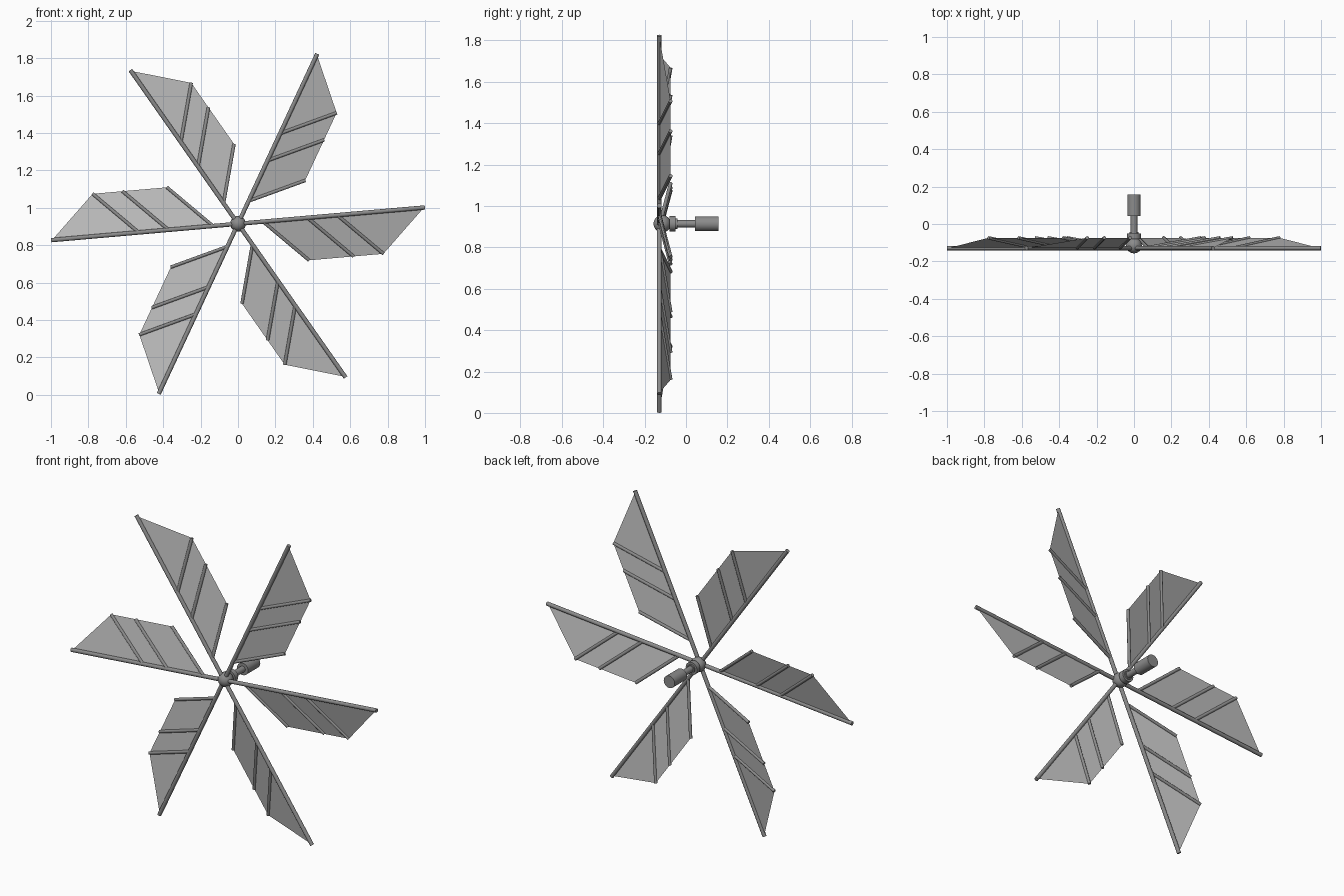
import bpy
import math
from mathutils import Vector, Matrix

cube = bpy.data.objects.get("Cube")
if cube:
    bpy.data.objects.remove(cube)

HUB_Z = 0.914      # rotor axis height
SPAR_Y = -0.129    # plane of the spars
EDGE_Y = -0.074    # plane of the trailing sail edge
CHORD = 0.2275     # sail width
REACH = 1.003      # spar length from the axis
RIBS = (0.134, 0.373, 0.533)


def material(name, value):
    m = bpy.data.materials.new(name)
    m.use_nodes = True
    colour = (value, value, value, 1)
    m.diffuse_color = colour
    m.node_tree.nodes["Principled BSDF"].inputs["Base Color"].default_value = colour
    return m


METAL = material("grey metal", 0.26)
CLOTH = material("pale sail", 0.5)


def smooth(obj, name):
    obj.name = name
    obj.data.materials.append(METAL)
    bpy.ops.object.shade_smooth_by_angle(angle=math.radians(40))


def rod(name, a, b, radius, sides=12):
    a, b = Vector(a), Vector(b)
    d = b - a
    bpy.ops.mesh.primitive_cylinder_add(
        vertices=sides, radius=radius, depth=d.length, location=(a + b) / 2,
        rotation=d.to_track_quat('Z', 'Y').to_euler())
    smooth(bpy.context.object, name)


# Blades: spar, slanted ribs and a tilted flat sail
for i in range(6):
    turn = (Matrix.Translation((0, 0, HUB_Z))
            @ Matrix.Rotation(-math.radians(5 + 60 * i), 4, 'Y'))

    def place(u, v):
        y = SPAR_Y + (EDGE_Y - SPAR_Y) * v / CHORD
        return turn @ Vector((u, y, -v))

    rod(f"spar_{i + 1}", place(0, 0), place(REACH, 0), 0.0115)
    for j, u in enumerate(RIBS):
        rod(f"rib_{i + 1}_{j + 1}", place(u, 0), place(u + CHORD, CHORD), 0.009)

    outline = [place(RIBS[0], 0)]
    outline += [place(u + CHORD, CHORD) for u in RIBS]
    outline.append(place(REACH - 0.005, 0))
    mesh = bpy.data.meshes.new(f"sail_{i + 1}")
    mesh.from_pydata(outline, [], [range(len(outline))])
    mesh.materials.append(CLOTH)
    bpy.context.collection.objects.link(bpy.data.objects.new(f"sail_{i + 1}", mesh))

# Hub ball
bpy.ops.mesh.primitive_uv_sphere_add(segments=24, ring_count=12, radius=0.042,
                                     location=(0, -0.115, HUB_Z),
                                     rotation=(math.pi / 2, 0, 0))
smooth(bpy.context.object, "hub_ball")

# Axle parts along y: name, start, end, radius
for name, y0, y1, r in (("hub_flange", -0.08, -0.05, 0.037),
                        ("axle_collar", -0.06, -0.042, 0.025),
                        ("axle_shaft", -0.09, 0.05, 0.018),
                        ("axle_socket", 0.043, 0.157, 0.036)):
    rod(name, (0, y0, HUB_Z), (0, y1, HUB_Z), r, 24)
